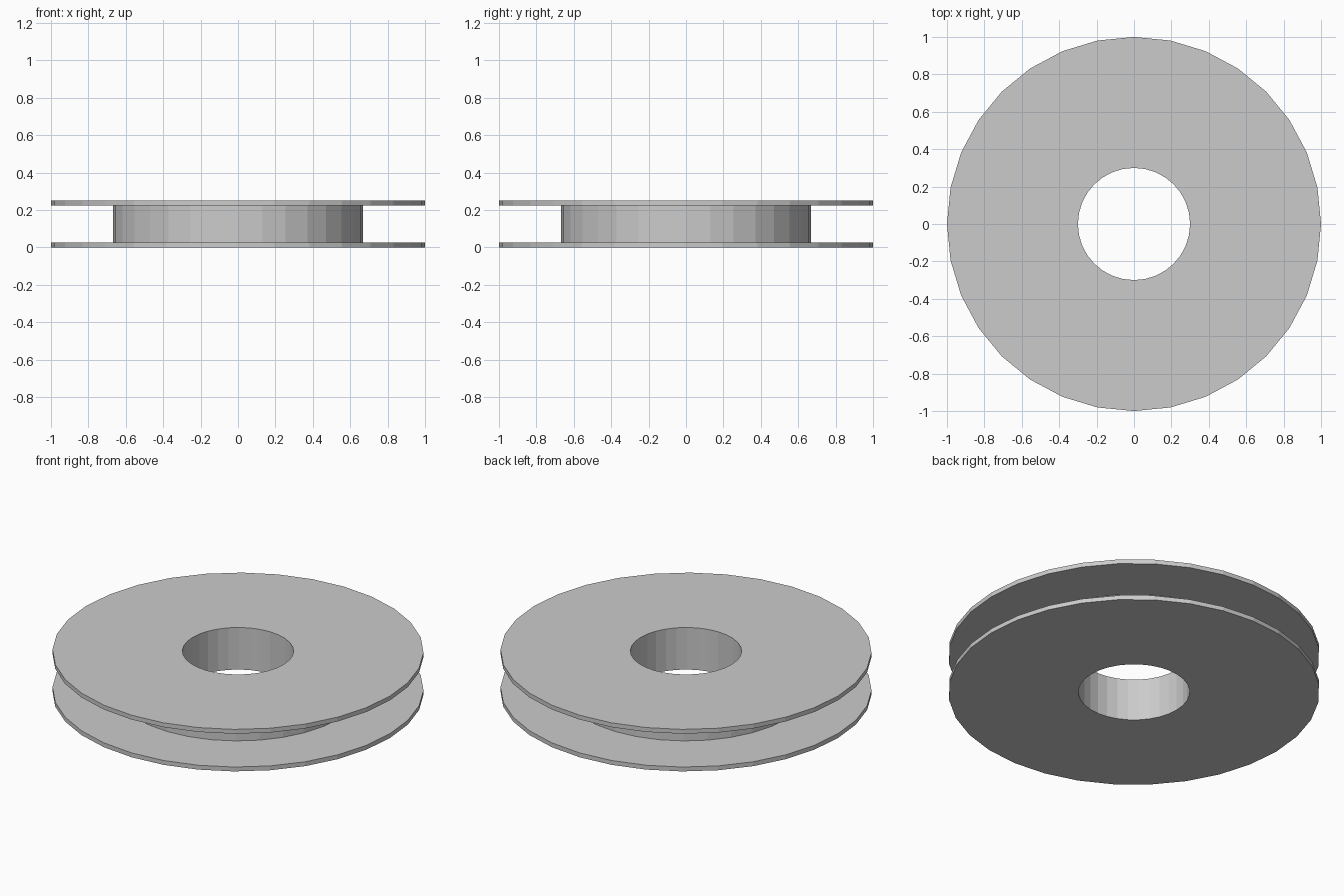
import bpy, bmesh
from math import cos, sin, tau

if "Cube" in bpy.data.objects:
    bpy.data.objects.remove(bpy.data.objects["Cube"])

SIDES = 32
HEIGHT, FLANGE = 0.25, 0.026
R_RIM, R_HUB, R_HOLE = 1.0, 0.667, 0.3

# Closed (radius, z) cross-section: bore, lower flange, hub, upper flange
profile = [
    (R_HOLE, 0), (R_RIM, 0), (R_RIM, FLANGE), (R_HUB, FLANGE),
    (R_HUB, HEIGHT - FLANGE), (R_RIM, HEIGHT - FLANGE),
    (R_RIM, HEIGHT), (R_HOLE, HEIGHT),
]


def lathe(name, points, sides):
    """Spin a closed cross-section round z into a flat-shaded solid."""
    bm = bmesh.new()
    rings = [[bm.verts.new((r * cos(tau * i / sides), r * sin(tau * i / sides), z))
              for r, z in points] for i in range(sides)]
    n = len(points)
    for i in range(sides):
        a, b = rings[i], rings[(i + 1) % sides]
        for j in range(n):
            k = (j + 1) % n
            bm.faces.new((a[j], b[j], b[k], a[k]))
    bmesh.ops.recalc_face_normals(bm, faces=bm.faces)
    mesh = bpy.data.meshes.new(name)
    bm.to_mesh(mesh)
    bm.free()
    obj = bpy.data.objects.new(name, mesh)
    bpy.context.collection.objects.link(obj)
    return obj


# Flanged spool with a through hole
lathe("flanged_spool", profile, SIDES)
